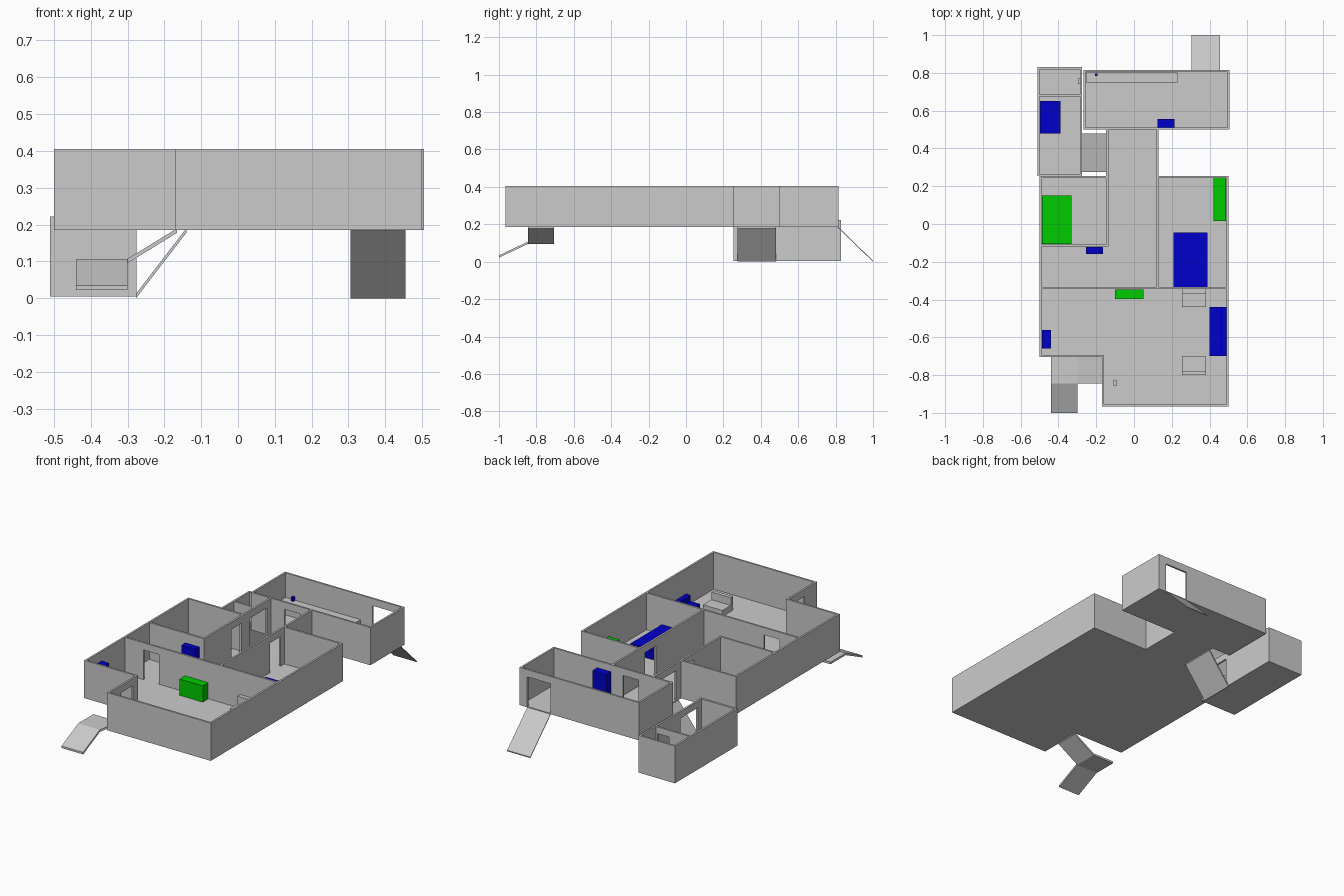
import bpy
import bmesh
from mathutils import Vector

if "Cube" in bpy.data.objects:
    bpy.data.objects.remove(bpy.data.objects["Cube"], do_unlink=True)


def material(name, rgb):
    m = bpy.data.materials.new(name)
    m.use_nodes = True
    color = (*rgb, 1)
    m.diffuse_color = color
    m.node_tree.nodes["Principled BSDF"].inputs["Base Color"].default_value = color
    return m


GREY = material("plaster_grey", (0.6, 0.6, 0.6))
BLUE = material("deep_blue", (0.0, 0.0, 0.6))
GREEN = material("bright_green", (0.0, 0.6, 0.0))

BASE, TOP = 0.185, 0.405      # main storey
LOW, LOW_TOP = 0.005, 0.222   # sunken room
SLAB = 0.005                  # floor thickness
T = 0.011                     # wall thickness
DOOR = 0.178                  # door height


def add_box(bm, x0, x1, y0, y1, z0, z1):
    made = bmesh.ops.create_cube(bm, size=1)
    for v in made["verts"]:
        v.co = Vector((x0 if v.co.x < 0 else x1,
                       y0 if v.co.y < 0 else y1,
                       z0 if v.co.z < 0 else z1))


def finish(name, bm, mat):
    mesh = bpy.data.meshes.new(name)
    bmesh.ops.recalc_face_normals(bm, faces=bm.faces)
    bm.to_mesh(mesh)
    bm.free()
    mesh.materials.append(mat)
    ob = bpy.data.objects.new(name, mesh)
    bpy.context.collection.objects.link(ob)
    return ob


def boxes(name, mat, *sizes):
    bm = bmesh.new()
    for s in sizes:
        add_box(bm, *s)
    return finish(name, bm, mat)


def wall(name, axis, at, a, b, doors=(), z0=BASE, z1=TOP):
    """Wall along x or y starting at offset `at`, with full panels, and lintels over doors."""
    parts, pos = [], a
    for d0, d1 in doors:
        parts += [(pos, d0, z0), (d0, d1, z0 + DOOR)]
        pos = d1
    parts.append((pos, b, z0))
    sizes = [(p, q, at, at + T, z, z1) if axis == "x" else (at, at + T, p, q, z, z1)
             for p, q, z in parts if q - p > 0.001]
    return boxes(name, GREY, *sizes)


def ramp(name, axis, path, a, b, thick=0.012):
    """Sloping slab: path gives (run, height) points, a..b is the width."""
    bm = bmesh.new()
    outline = path + [(r, z - thick) for r, z in reversed(path)]
    place = (lambda r, w, z: (r, w, z)) if axis == "x" else (lambda r, w, z: (w, r, z))
    face = bm.faces.new([bm.verts.new(place(r, a, z)) for r, z in outline])
    made = bmesh.ops.extrude_face_region(bm, geom=[face])
    shift = Vector(place(0, b - a, 0))
    bmesh.ops.translate(bm, vec=shift,
                        verts=[g for g in made["geom"] if isinstance(g, bmesh.types.BMVert)])
    return finish(name, bm, GREY)


# Floors
def floor(name, x0, x1, y0, y1, z=BASE):
    boxes(name, GREY, (x0, x1, y0, y1, z, z + SLAB))


floor("front_room_floor", -0.5, 0.5, -0.70, -0.34)
floor("front_bay_floor", -0.17, 0.5, -0.965, -0.70)
floor("middle_floor", -0.5, 0.5, -0.34, 0.255)
floor("hall_floor", -0.147, 0.127, 0.255, 0.5)
floor("back_room_floor", -0.267, 0.505, 0.5, 0.815)
floor("sunken_room_floor", -0.51, -0.275, 0.255, 0.83, LOW)

# Outer walls of the front and middle rooms
wall("right_outer_wall", "y", -0.5, -0.705, 0.255)
wall("left_outer_wall", "y", 0.5 - T, -0.965, 0.255)
wall("front_wall", "x", -0.965, -0.17, 0.5)
wall("entry_side_wall", "y", -0.17, -0.965, -0.694, [(-0.85, -0.74)])
wall("entry_front_wall", "x", -0.705, -0.5, -0.17)
wall("right_bedroom_back_wall", "x", 0.244, -0.5, -0.147)
wall("left_bedroom_back_wall", "x", 0.244, 0.127, 0.5)

# Inner walls
wall("front_room_divider", "x", -0.345, -0.5, 0.5, [(-0.37, -0.27)])
wall("right_bedroom_front_wall", "x", -0.12, -0.5, -0.136)
wall("hall_right_wall", "y", -0.147, -0.12, 0.5, [(0.135, 0.225), (0.3, 0.46)])
wall("hall_left_wall", "y", 0.118, -0.345, 0.5, [(0.11, 0.21)])

# Back room
wall("back_room_front_wall", "x", 0.5, -0.267, 0.505, [(-0.05, 0.05)])
wall("back_room_rear_wall", "x", 0.815 - T, -0.267, 0.505, [(0.305, 0.455)])
wall("back_room_right_wall", "y", -0.267, 0.5, 0.815)
wall("back_room_left_wall", "y", 0.505 - T, 0.5, 0.815)

# Sunken room
low = {"z0": LOW, "z1": LOW_TOP}
wall("sunken_outer_wall", "y", -0.51, 0.255, 0.83, **low)
wall("sunken_inner_wall", "y", -0.275 - T, 0.255, 0.83, [(0.3, 0.46)], **low)
wall("sunken_front_wall", "x", 0.255, -0.51, -0.275, **low)
wall("sunken_rear_wall", "x", 0.83 - T, -0.51, -0.275, **low)
wall("sunken_divider", "x", 0.675, -0.51, -0.275, [(-0.37, -0.295)], **low)

# Ramps
ramp("rear_ramp", "y", [(0.81, 0.19), (1.0, 0.005)], 0.305, 0.455, 0.006)
ramp("hall_ramp", "x", [(-0.277, 0.012), (-0.14, 0.19)], 0.275, 0.48)
ramp("entry_ramp", "x", [(-0.44, 0.107), (-0.30, 0.107), (-0.165, 0.19)], -0.845, -0.705)
ramp("entry_lower_ramp", "y", [(-1.0, 0.034), (-0.845, 0.107)], -0.44, -0.30)

# Seats: a low base with a taller back
Z = BASE + SLAB
SEAT, BACK = 0.225, 0.27
boxes("front_armchair", GREY, (0.255, 0.38, -0.80, -0.70, Z, SEAT),
      (0.255, 0.38, -0.80, -0.778, SEAT, BACK))
boxes("rear_armchair", GREY, (0.255, 0.38, -0.44, -0.345, Z, SEAT),
      (0.255, 0.38, -0.37, -0.345, SEAT, BACK))
boxes("sofa", BLUE, (0.40, 0.489, -0.70, -0.44, Z, SEAT),
      (0.46, 0.489, -0.70, -0.44, SEAT, 0.26))

# Beds and cabinets
boxes("left_bed", BLUE, (0.21, 0.39, -0.335, -0.045, Z, 0.247))
boxes("right_bed", GREEN, (-0.488, -0.33, -0.105, 0.15, Z, 0.247))
boxes("sunken_bed", BLUE, (-0.498, -0.39, 0.48, 0.65, LOW + SLAB, 0.07))
boxes("left_dresser", GREEN, (0.42, 0.488, 0.015, 0.243, Z, 0.285))
boxes("sideboard", GREEN, (-0.10, 0.05, -0.396, -0.346, Z, 0.285))
boxes("hall_cabinet", BLUE, (-0.255, -0.165, -0.158, -0.121, Z, 0.35))
boxes("entry_cabinet", BLUE, (-0.488, -0.44, -0.66, -0.56, Z, 0.35))
boxes("back_room_cabinet", BLUE, (0.125, 0.215, 0.512, 0.555, Z, 0.365))

# Counter and small fixtures
boxes("counter", GREY, (-0.255, 0.23, 0.75, 0.803, Z, 0.262))
boxes("counter_canister", BLUE, (-0.206, -0.192, 0.784, 0.798, 0.262, 0.285))
boxes("front_room_stool", GREY, (-0.11, -0.09, -0.855, -0.828, Z, 0.205))
boxes("sunken_basin", GREY, (-0.296, -0.286, 0.74, 0.77, 0.08, 0.1))
